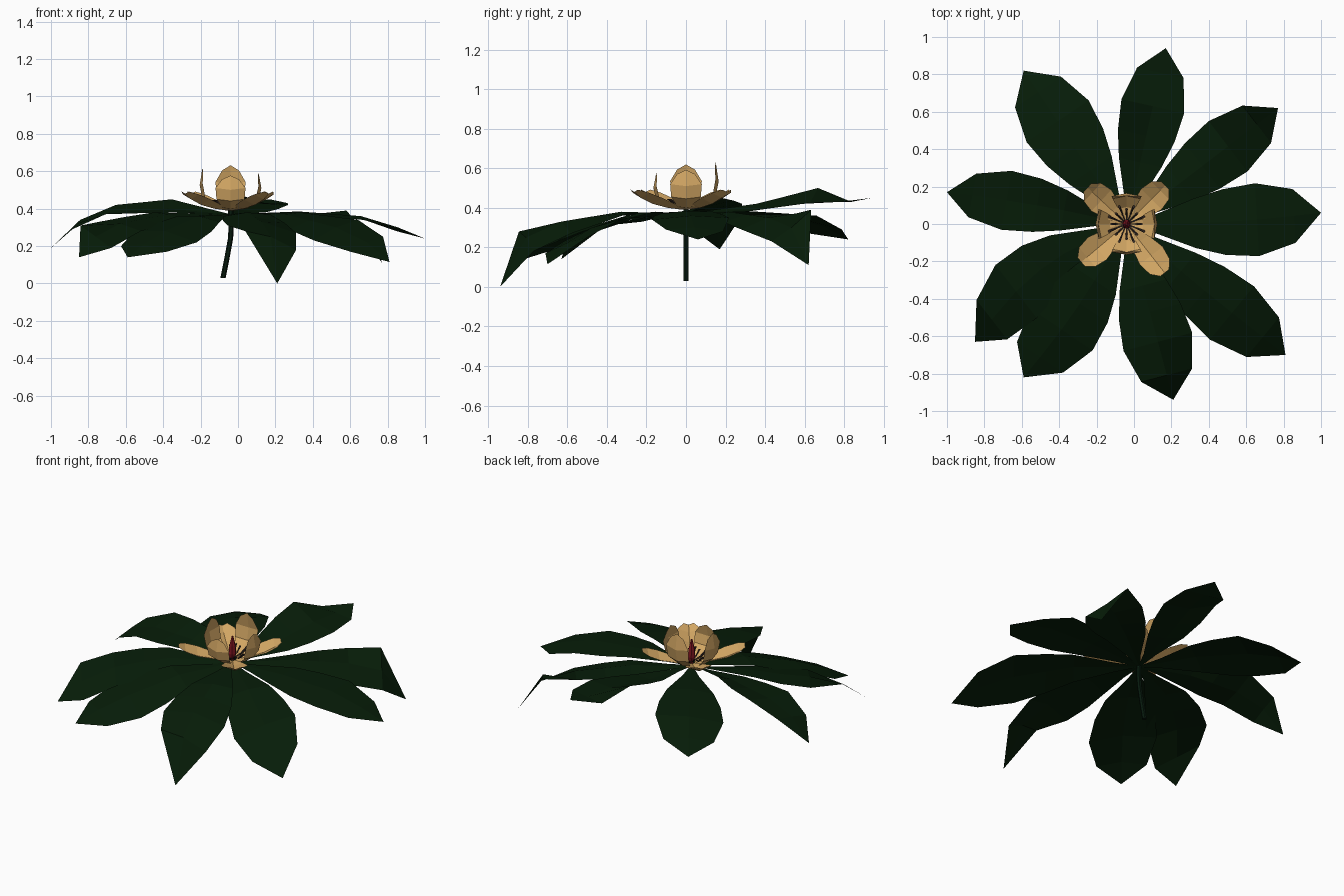
import bpy
import bmesh
import math
from mathutils import Vector

cube = bpy.data.objects.get("Cube")
if cube:
    bpy.data.objects.remove(cube, do_unlink=True)


def make_material(name, colour):
    mat = bpy.data.materials.new(name)
    mat.use_nodes = True
    mat.diffuse_color = (*colour, 1)
    mat.node_tree.nodes["Principled BSDF"].inputs["Base Color"].default_value = (*colour, 1)
    return mat


leaf_green = make_material("leaf green", (0.002, 0.012, 0.0025))
stem_green = make_material("stem green", (0.002, 0.01, 0.004))
petal_tan = make_material("petal tan", (0.64, 0.38, 0.125))
stamen_brown = make_material("stamen brown", (0.04, 0.025, 0.02))
pistil_red = make_material("pistil red", (0.22, 0.008, 0.016))

CENTRE = Vector((-0.04, 0, 0))


def add_object(name, bm, mat):
    mesh = bpy.data.meshes.new(name)
    bmesh.ops.recalc_face_normals(bm, faces=bm.faces)
    bm.to_mesh(mesh)
    bm.free()
    mesh.materials.append(mat)
    obj = bpy.data.objects.new(name, mesh)
    bpy.context.collection.objects.link(obj)


def add_blade(name, rows, mat):
    """Skin a thin blade over rows of (left, middle, right) points."""
    bm = bmesh.new()
    grid = [[bm.verts.new(p) for p in row] for row in rows]
    for a, b in zip(grid, grid[1:]):
        for i in range(2):
            bm.faces.new((a[i], b[i], b[i + 1], a[i + 1]))
    bmesh.ops.remove_doubles(bm, verts=bm.verts, dist=0.0005)
    add_object(name, bm, mat)


def add_tube(name, points, radii, mat):
    """Run a six-sided tube along a path, with a radius at each point."""
    bm = bmesh.new()
    rings = []
    for p, r in zip(points, radii):
        rings.append([bm.verts.new(Vector(p) + Vector((r * math.cos(k * math.pi / 3), r * math.sin(k * math.pi / 3), 0)))
                      for k in range(6)])
    for a, b in zip(rings, rings[1:]):
        for k in range(6):
            bm.faces.new((a[k], a[k - 1], b[k - 1], b[k]))
    bm.faces.new(rings[0])
    bm.faces.new(rings[-1])
    add_object(name, bm, mat)


# Leaves: shared outline, given as (distance along, share of half width)
LEAF_SHAPE = [(0, 0.03), (0.14, 0.24), (0.35, 0.68), (0.5, 0.9),
              (0.67, 1), (0.86, 0.74), (1, 0)]
STATIONS = (0, 0.35, 0.67, 0.86, 1)


def height_at(t, heights):
    """Interpolate a height between the stations along a leaf."""
    for i, start in enumerate(STATIONS[:-1]):
        end = STATIONS[i + 1]
        if t <= end:
            return heights[i] + (heights[i + 1] - heights[i]) * (t - start) / (end - start)


def add_leaf(name, tip, half_width, left, middle, right, bend=0):
    """Left, middle and right hold the heights of each rail between base and tip."""
    tip = Vector(tip)
    along = Vector((tip.x, tip.y, 0)) - CENTRE
    side = Vector((-along.y, along.x, 0)).normalized()
    rows = []
    for t, share in LEAF_SHAPE:
        row = []
        for s, rail in zip((1, 0, -1), (left, middle, right)):
            offset = s * share * half_width + bend * math.sin(math.pi * t)
            p = CENTRE + along * t + side * offset
            row.append((p.x, p.y, height_at(t, (0.37, *rail, tip.z))))
        rows.append(row)
    add_blade(name, rows, leaf_green)


add_leaf("back_leaf", (0.17, 0.94, 0.45), 0.172,
         (0.42, 0.5, 0.43), (0.39, 0.43, 0.43), (0.38, 0.42, 0.43))
add_leaf("back_left_leaf", (0.77, 0.62, 0.11), 0.17,
         (0.36, 0.37, 0.39), (0.38, 0.35, 0.3), (0.36, 0.29, 0.23))
add_leaf("left_leaf", (1, 0.06, 0.24), 0.195,
         (0.38, 0.35, 0.28), (0.385, 0.36, 0.3), (0.37, 0.34, 0.29), -0.02)
add_leaf("front_left_leaf", (0.81, -0.7, 0.115), 0.185,
         (0.38, 0.34, 0.25), (0.37, 0.3, 0.22), (0.34, 0.23, 0.17), -0.01)
add_leaf("front_leaf", (0.21, -0.94, 0), 0.19,
         (0.37, 0.27, 0.18), (0.38, 0.33, 0.25), (0.36, 0.31, 0.28))
add_leaf("front_right_leaf", (-0.59, -0.82, 0.14), 0.2,
         (0.33, 0.22, 0.17), (0.36, 0.28, 0.21), (0.36, 0.28, 0.2), 0.03)
add_leaf("right_front_leaf", (-0.85, -0.63, 0.14), 0.18,
         (0.34, 0.28, 0.19), (0.37, 0.32, 0.25), (0.38, 0.33, 0.31), -0.09)
add_leaf("right_leaf", (-1, 0.17, 0.19), 0.16,
         (0.38, 0.37, 0.29), (0.4, 0.38, 0.32), (0.45, 0.42, 0.34), -0.015)
add_leaf("back_right_leaf", (-0.59, 0.82, 0.24), 0.2,
         (0.35, 0.31, 0.27), (0.38, 0.35, 0.3), (0.38, 0.36, 0.29))


# Petals: profile as (radius, height above the base, half width)
def add_petal(name, angle, profile, reach, rise, cup):
    """Cup moves the edges (inward, upward) from the middle."""
    out = Vector((math.cos(math.radians(angle)), math.sin(math.radians(angle)), 0))
    side = Vector((-out.y, out.x, 0))
    up = Vector((0, 0, 1))
    rows = []
    widest = max(w for _, _, w in profile)
    for r, h, w in profile:
        middle = CENTRE + out * r * reach + up * (0.39 + h * rise)
        edge = (up * cup[1] - out * cup[0]) * (w / widest)
        rows.append((middle + side * w + edge, middle, middle - side * w + edge))
    add_blade(name, rows, petal_tan)


OUTER = [(0.02, 0, 0.015), (0.11, 0.01, 0.055), (0.2, 0.03, 0.078),
         (0.27, 0.06, 0.067), (0.31, 0.09, 0.03)]
INNER = [(0.02, 0, 0.015), (0.09, 0.012, 0.045), (0.15, 0.06, 0.075),
         (0.165, 0.13, 0.08), (0.155, 0.19, 0.045), (0.15, 0.22, 0)]

for name, angle, reach in (("back_left", 45, 0.94), ("back_right", 137, 0.92),
                           ("front_right", 220, 1.02), ("front_left", 308, 1.07)):
    add_petal(name + "_outer_petal", angle, OUTER, reach, 1, (0, 0.03))
for name, angle, rise in (("left", 0, 0.92), ("back", 90, 1.1),
                          ("right", 180, 1.04), ("front", 270, 0.85)):
    add_petal(name + "_inner_petal", angle, INNER, 1, rise, (0.016, 0.01))

# Stem
stem_path = [(-0.08, 0, 0.03), (-0.06, 0, 0.13), (-0.04, 0, 0.24), (-0.035, 0, 0.33), (-0.04, 0, 0.4)]
add_tube("stem", stem_path, [0.014] * len(stem_path), stem_green)

# Pistil and ring of stamens
add_tube("pistil", [CENTRE + Vector((0, 0, z)) for z in (0.39, 0.43, 0.48, 0.54)],
         (0.014, 0.024, 0.02, 0.005), pistil_red)
for k in range(16):
    a = k * math.tau / 16
    spread = 0.1 if k % 2 else 0.08
    path = [CENTRE + Vector((math.cos(a) * spread * f, math.sin(a) * spread * f, 0.4 + 0.045 * f * f))
            for f in (0.1, 0.6, 1)]
    add_tube("stamen", path, (0.004, 0.004, 0.007), stamen_brown)
